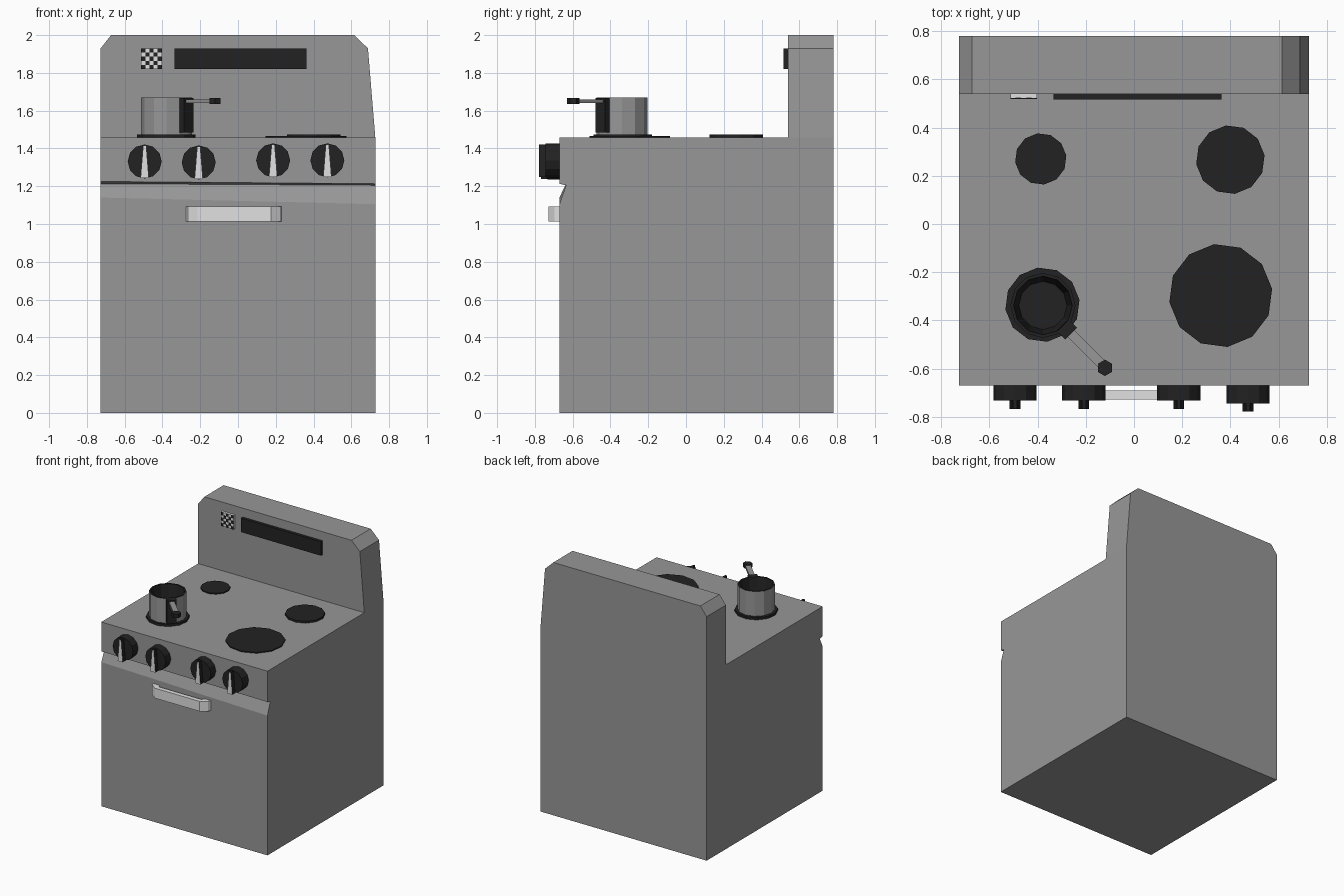
import bpy, bmesh, math
from mathutils import Vector

if "Cube" in bpy.data.objects:
    bpy.data.objects.remove(bpy.data.objects["Cube"])


def material(name, r, g, b):
    m = bpy.data.materials.new(name)
    m.diffuse_color = (r, g, b, 1)
    m.use_nodes = True
    m.node_tree.nodes["Principled BSDF"].inputs["Base Color"].default_value = m.diffuse_color
    return m


GREY = material("enamel_grey", 0.31, 0.31, 0.31)
BLACK = material("black", 0.016, 0.016, 0.016)
WHITE = material("white", 0.75, 0.75, 0.75)


def finish(name, bm, mats, rule=None):
    """Turn a bmesh into an object; rule picks the material of each face."""
    bmesh.ops.recalc_face_normals(bm, faces=bm.faces)
    bm.normal_update()
    if rule:
        for f in bm.faces:
            f.material_index = rule(f)
    me = bpy.data.meshes.new(name)
    bm.to_mesh(me)
    bm.free()
    for m in mats:
        me.materials.append(m)
    ob = bpy.data.objects.new(name, me)
    bpy.context.collection.objects.link(ob)
    return ob


def loft(name, rings, mats, rule=None):
    """Skin a list of equal-length rings and cap both ends."""
    bm = bmesh.new()
    vs = [[bm.verts.new(p) for p in r] for r in rings]
    n = len(rings[0])
    for a, b in zip(vs, vs[1:]):
        for i in range(n):
            j = (i + 1) % n
            bm.faces.new((a[i], a[j], b[j], b[i]))
    bm.faces.new(vs[0])
    bm.faces.new(vs[-1])
    return finish(name, bm, mats, rule)


def circle(x, y, z, r, n=12, turn=0.0):
    return [(x + r * math.cos(turn + math.tau * i / n),
             y + r * math.sin(turn + math.tau * i / n), z) for i in range(n)]


def disc(name, x, y, r, z0, z1, mat, n=12, turn=0.0):
    return loft(name, [circle(x, y, z, r, n, turn) for z in (z0, z1)], [mat])


def extrude_y(name, pts, y0, y1, mats, rule=None):
    return loft(name, [[(x, y, z) for x, z in pts] for y in (y0, y1)], mats, rule)


def bar(name, base, d, r0, r1, half, z0, z1, mat):
    """Box running along horizontal direction d from base."""
    side = Vector((-d.y, d.x, 0)) * half
    rings = []
    for r in (r0, r1):
        c = base + d * r
        rings.append([c - side + Vector((0, 0, z0)), c + side + Vector((0, 0, z0)),
                      c + side + Vector((0, 0, z1)), c - side + Vector((0, 0, z1))])
    return loft(name, rings, [mat])


# Cabinet: side profile (y, z at left, z at right) with a slightly crooked groove
profile = [(-.67, 0, 0), (.78, 0, 0), (.78, 1.457, 1.457), (-.67, 1.457, 1.457),
           (-.67, 1.225, 1.213), (-.635, 1.213, 1.205), (-.67, 1.14, 1.105)]
loft("cabinet", [[(-.727, y, zl) for y, zl, zr in profile],
                 [(.727, y, zr) for y, zl, zr in profile]], [GREY])

# Backsplash with lopsided clipped corners
extrude_y("backsplash", [(-.727, 1.457), (.727, 1.457), (.688, 1.93), (.615, 2),
                         (-.672, 2), (-.727, 1.93)], .54, .78, [GREY])


def rect(x0, x1, z0, z1):
    return [(x0, z0), (x1, z0), (x1, z1), (x0, z1)]


# Display strip and checkered plate
extrude_y("display", rect(-.335, .363, 1.82, 1.93), .516, .54, [BLACK])
extrude_y("checker_plate", rect(-.513, -.403, 1.82, 1.93), .522, .54, [WHITE])
bm = bmesh.new()
cell = .022
for i in range(5):
    for j in range(5):
        if (i + j) % 2 == 0:
            cube = bmesh.ops.create_cube(bm, size=1)["verts"]
            bmesh.ops.scale(bm, vec=(cell, .004, cell), verts=cube)
            bmesh.ops.translate(bm, verts=cube, vec=(
                -.513 + cell * (i + .5), .520, 1.82 + cell * (j + .5)))
finish("checker_squares", bm, [BLACK])

# Hot plates
for name, x, y, r, top in (("front_left", -.38, -.335, .155, 1.475),
                           ("back_left", -.387, .27, .107, 1.466),
                           ("back_right", .40, .267, .143, 1.473),
                           ("front_right", .36, -.297, .215, 1.465)):
    disc("burner_" + name, x, y, r, 1.457, top, BLACK, turn=.13)

# Knobs with tapered pointers, white on the front
for k, (x, z, y) in enumerate(((-.494, 1.331, -.733), (-.208, 1.326, -.733),
                               (.186, 1.337, -.733), (.473, 1.337, -.744))):
    ring = [(px, pz) for px, pz, _ in circle(x, z, 0, .09)]
    extrude_y(f"knob_{k + 1}", ring, -.665, y, [BLACK])
    tri = [(x - .022, z - .088), (x + .022, z - .088), (x + .008, z + .085), (x - .008, z + .085)]
    extrude_y(f"knob_pointer_{k + 1}", tri, y + .005, y - .034, [BLACK, WHITE],
              lambda f: 1 if f.normal.y < -.9 else 0)

# Oven door handle: bracket outline seen from above
bracket = [(-.275, -.668), (-.265, -.695), (-.215, -.728), (.175, -.728), (.222, -.695),
           (.232, -.668), (.18, -.668), (.165, -.692), (-.205, -.692), (-.22, -.668)]
loft("door_handle", [[(x, y, z) for x, y in bracket] for z in (1.013, 1.092)], [WHITE])

# Pot: grey outside, black rim and inside
cx, cy = -.378, -.338
loft("pot", [circle(cx, cy, z, r) for z, r in
             ((1.475, .135), (1.67, .135), (1.67, .122), (1.49, .1))], [GREY, BLACK],
     lambda f: 0 if all((v.co.xy - Vector((cx, cy))).length > .13 for v in f.verts) else 1)

# Pot handle: strap, rod and grip, pointing front right
base = Vector((cx, cy, 0))
d = Vector((1, -1, 0)).normalized()
bar("pot_strap", base, d, .115, .165, .035, 1.485, 1.668, BLACK)
bar("pot_handle_rod", base, d, .15, .36, .02, 1.64, 1.66, GREY)
disc("pot_handle_grip", -.121, -.597, .034, 1.636, 1.666, BLACK, n=6, turn=math.pi / 6)
